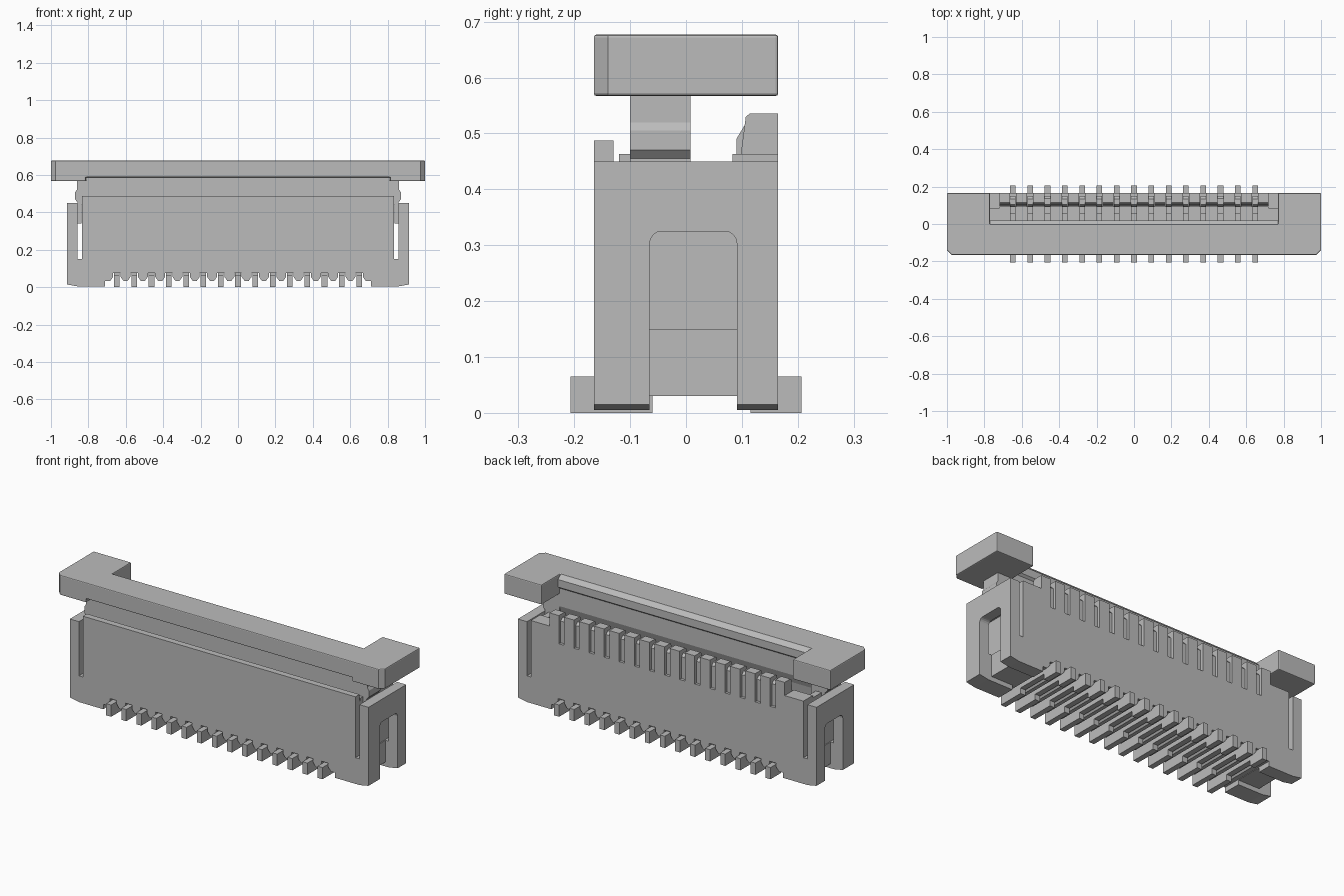
import bpy, bmesh, math
from mathutils import Vector

old = bpy.data.objects.get("Cube")
if old:
    bpy.data.objects.remove(old, do_unlink=True)

grey = bpy.data.materials.new("neutral grey")
grey.use_nodes = True
COLOR = (0.5, 0.5, 0.5, 1)
grey.diffuse_color = COLOR
grey.node_tree.nodes["Principled BSDF"].inputs["Base Color"].default_value = COLOR

PINS = [(i - 7) * 0.0925 for i in range(15)]


def finish(name, bm):
    bmesh.ops.recalc_face_normals(bm, faces=bm.faces)
    mesh = bpy.data.meshes.new(name)
    bm.to_mesh(mesh)
    bm.free()
    mesh.materials.append(grey)
    ob = bpy.data.objects.new(name, mesh)
    bpy.context.collection.objects.link(ob)
    return ob


def add_prism(bm, pts, axis, a, b):
    """Extrude a 2D profile along axis; x takes (y,z), y takes (x,z), z takes (x,y)."""
    place = {"x": lambda p: (a, p[0], p[1]), "y": lambda p: (p[0], a, p[1]),
             "z": lambda p: (p[0], p[1], a)}[axis]
    shift = Vector([(b - a) * (k == axis) for k in "xyz"])
    face = bm.faces.new([bm.verts.new(place(p)) for p in pts])
    ext = bmesh.ops.extrude_face_region(bm, geom=[face])
    verts = [v for v in ext["geom"] if isinstance(v, bmesh.types.BMVert)]
    bmesh.ops.translate(bm, verts=verts, vec=shift)


def add_box(bm, x0, x1, y0, y1, z0, z1):
    add_prism(bm, [(x0, y0), (x1, y0), (x1, y1), (x0, y1)], "z", z0, z1)


def prism(name, *args):
    bm = bmesh.new()
    add_prism(bm, *args)
    return finish(name, bm)


def boxes(name, items):
    bm = bmesh.new()
    for it in items:
        add_box(bm, *it)
    return finish(name, bm)


def cut(target, cutter):
    mod = target.modifiers.new("cut", "BOOLEAN")
    mod.operation, mod.solver, mod.object = "DIFFERENCE", "EXACT", cutter
    bpy.context.view_layer.objects.active = target
    bpy.ops.object.modifier_apply(modifier=mod.name)


def discard(ob):
    bpy.data.objects.remove(ob, do_unlink=True)


def both(x0, x1, *rest):
    return [(x0, x1, *rest), (-x1, -x0, *rest)]


# Housing: front profile with a tapered channel under every pin
profile = [(-0.915, 0.45), (-0.915, 0.015), (-0.86, 0.005), (-0.71, 0.005), (-0.71, 0.033)]
for x in PINS:
    profile += [(x - 0.036, 0.033), (x - 0.02, 0.055), (x - 0.02, 0.075),
                (x + 0.02, 0.075), (x + 0.02, 0.055), (x + 0.036, 0.033)]
profile += [(0.71, 0.033), (0.71, 0.005), (0.86, 0.005), (0.915, 0.015), (0.915, 0.45)]
housing = prism("housing", profile, "y", -0.165, 0.165)

# Cable cavity, end slits and relief below the middle
for cutter in (
    boxes("cavity_cutter", [(-0.8, 0.8, -0.13, 0.09, 0.12, 0.6)]),
    boxes("slit_cutter", both(0.835, 0.859, -0.3, 0.3, 0.15, 0.6)),
    boxes("relief_cutter", [(-1, 1, -0.065, 0.091, -0.1, 0.03)]),
):
    cut(housing, cutter)
    discard(cutter)

# Arched openings in both end walls
arch = [(-0.065, -0.05), (0.091, -0.05)]
for cy, start in ((0.069, 0), (-0.043, 90)):
    for k in range(5):
        t = math.radians(start + k * 22.5)
        arch.append((cy + 0.022 * math.cos(t), 0.303 + 0.022 * math.sin(t)))
for s in (-1, 1):
    cutter = prism("arch_cutter", arch, "x", s * 0.84, s * 0.95)
    cut(housing, cutter)
    discard(cutter)

# Rear wall with a slanted inner face, slotted together with the housing
rear_wall = prism("rear_wall", [(0.09, 0.45), (0.165, 0.45), (0.165, 0.536), (0.115, 0.536),
                                (0.107, 0.53), (0.098, 0.463), (0.09, 0.463)],
                  "x", -0.72, 0.72)
slots = boxes("slot_cutter", [(x - 0.016, x + 0.016, 0.07, 0.2, 0.38, 0.6) for x in PINS])
cut(housing, slots)
cut(rear_wall, slots)
discard(slots)

# Raised front lip and low ledges at the ends
boxes("front_lip", [(-0.835, 0.835, -0.165, -0.13, 0.45, 0.487)])
boxes("end_ledges", both(0.72, 0.835, 0.083, 0.165, 0.45, 0.463)
      + both(0.8, 0.835, -0.12, -0.1, 0.45, 0.463))

# Contact pins: feet, crossbar and two upright beams
w = 0.015
bm = bmesh.new()
for x in PINS:
    add_prism(bm, [(-0.207, 0), (-0.06, 0), (-0.06, 0.03), (0.115, 0.03), (0.115, 0),
                   (0.207, 0), (0.207, 0.065), (0.15, 0.065), (0.15, 0.5), (0.135, 0.515),
                   (0.105, 0.515), (0.09, 0.49), (0.09, 0.13), (0.06, 0.13), (0.06, 0.43),
                   (0.02, 0.43), (0.02, 0.065), (-0.207, 0.065)], "x", x - w, x + w)
finish("contact_pins", bm)

# Sliding lock: top bar with wings, rounded along its long edges
bar = prism("lock_bar", [(-1, 0.165), (-1, -0.14), (-0.975, -0.165), (0.975, -0.165),
                         (1, -0.14), (1, 0.165), (0.77, 0.165), (0.77, 0),
                         (-0.77, 0), (-0.77, 0.165)], "z", 0.567, 0.677)
undercut = boxes("undercut", [(-0.815, 0.815, -0.3, -0.1, 0.5, 0.588)])
cut(bar, undercut)
discard(undercut)
bev = bar.modifiers.new("soft_edges", "BEVEL")
bev.width, bev.segments, bev.limit_method = 0.005, 2, "ANGLE"
bev.angle_limit = math.radians(50)

# Lock tongue with a sloped lead-in at the rear
prism("lock_tongue", [(-0.1, 0.6), (-0.1, 0.25), (-0.07, 0.2), (-0.045, 0.2), (-0.01, 0.45),
                      (0.008, 0.5), (0.008, 0.6), (0.02, 0.61), (0.02, 0.652), (-0.004, 0.676),
                      (-0.02, 0.676)], "x", -0.77, 0.77)
boxes("tongue_ends", both(0.77, 0.815, -0.1, 0.008, 0.3, 0.6))

# Spring arms running down into the end slits, with a bulge outward
for s, side in ((1, "left"), (-1, "right")):
    pts = [(0.815, 0.57), (0.815, 0.455), (0.836, 0.44), (0.836, 0.34), (0.858, 0.34),
           (0.858, 0.455), (0.872, 0.47), (0.872, 0.505), (0.862, 0.52), (0.862, 0.57)]
    prism(side + "_spring_arm", [(s * x, z) for x, z in pts], "y", -0.1, 0.008)
